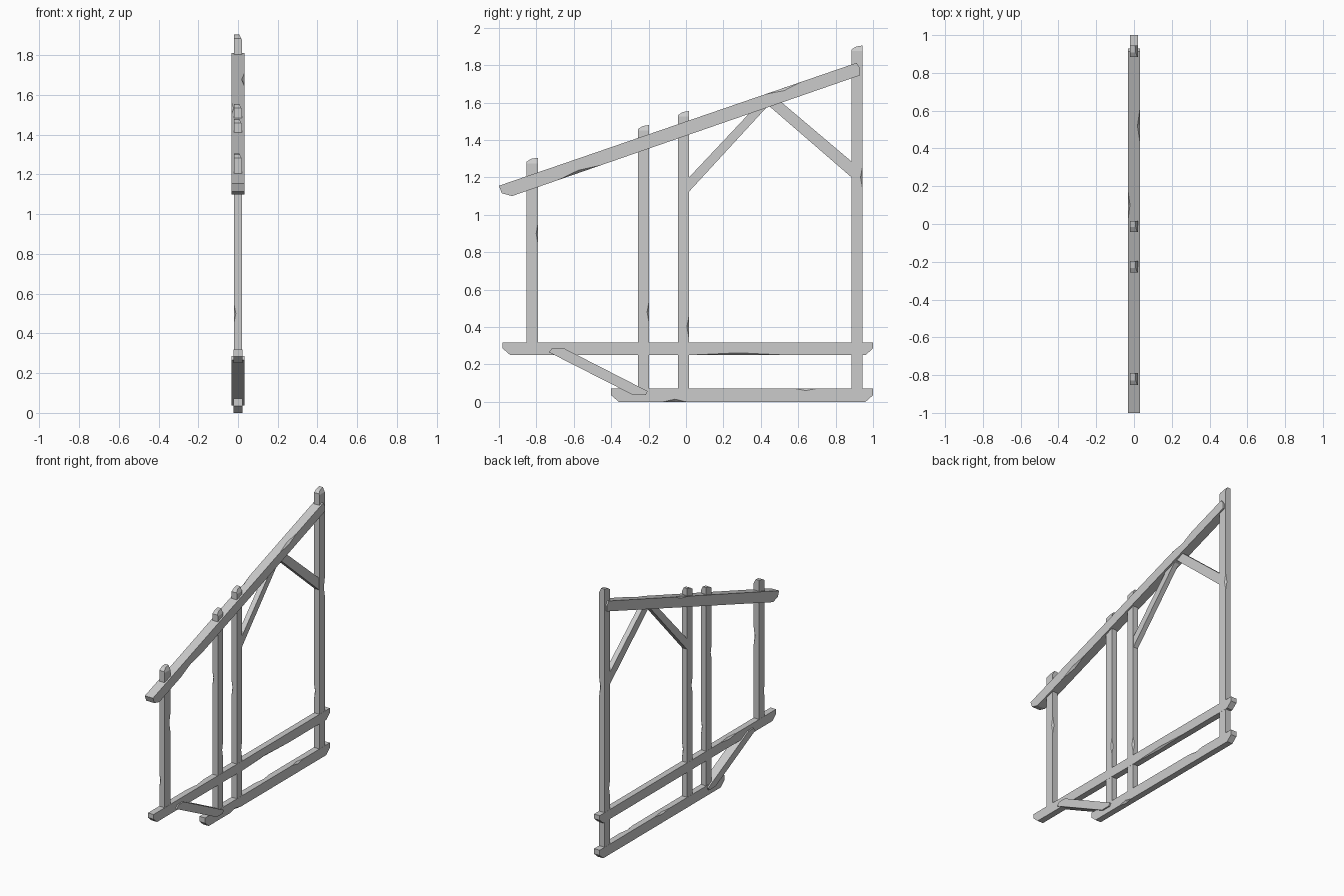
import bpy, bmesh
from math import atan2
from mathutils import Vector, Matrix

if "Cube" in bpy.data.objects:
    bpy.data.objects.remove(bpy.data.objects["Cube"])


def timber(name, profile, half, chips=(), top_cut=None):
    """Extrude a (y, z) outline across x; optionally cut the top edge and chip the arrises."""
    bm = bmesh.new()
    a = [bm.verts.new((-half, y, z)) for y, z in profile]
    b = [bm.verts.new((half, y, z)) for y, z in profile]
    bm.faces.new(a)
    bm.faces.new(b[::-1])
    n = len(profile)
    for i in range(n):
        j = (i + 1) % n
        bm.faces.new((a[j], a[i], b[i], b[j]))
    if top_cut is not None:
        geom = bm.verts[:] + bm.edges[:] + bm.faces[:]
        bmesh.ops.bisect_plane(bm, geom=geom, plane_co=(half, 0, top_cut - 0.03),
                               plane_no=(0.9, 0, 0.44), clear_outer=True)
        bmesh.ops.holes_fill(bm, edges=[e for e in bm.edges if e.is_boundary])
    bmesh.ops.recalc_face_normals(bm, faces=bm.faces[:])
    me = bpy.data.meshes.new(name)
    bm.to_mesh(me)
    bm.free()
    ob = bpy.data.objects.new(name, me)
    bpy.context.collection.objects.link(ob)
    if chips:
        chip(ob, half, chips)
    return ob


def chip(ob, half, chips):
    """Flat worn nicks: long four-sided bipyramids subtracted along the edges."""
    bm = bmesh.new()
    for y, z, slope, length, depth, side in chips:
        m = Matrix.Translation((side * half, y, z)) @ Matrix.Rotation(slope, 4, 'X')
        ring = [bm.verts.new(m @ Vector(p)) for p in
                ((depth, 0, 0), (0, 0, depth), (-depth, 0, 0), (0, 0, -depth))]
        tips = [bm.verts.new(m @ Vector((0, s * length / 2, 0))) for s in (-1, 1)]
        for i in range(4):
            for t in tips:
                bm.faces.new((ring[i], ring[(i + 1) % 4], t))
    bmesh.ops.recalc_face_normals(bm, faces=bm.faces[:])
    me = bpy.data.meshes.new("chip_cutter")
    bm.to_mesh(me)
    bm.free()
    cutter = bpy.data.objects.new("chip_cutter", me)
    bpy.context.collection.objects.link(cutter)
    cutter.hide_render = True
    mod = ob.modifiers.new("chips", 'BOOLEAN')
    mod.operation = 'DIFFERENCE'
    mod.solver = 'EXACT'
    mod.object = cutter
    bpy.context.view_layer.update()
    dg = bpy.context.evaluated_depsgraph_get()
    result = bpy.data.meshes.new_from_object(ob.evaluated_get(dg))
    ob.modifiers.clear()
    ob.data = result
    bpy.data.objects.remove(cutter)


def sill(name, y0, y1, z0, z1, half, chips):
    """Horizontal beam with the lower corners of both ends cut away."""
    return timber(name, [(y0 + 0.04, z0), (y1 - 0.04, z0), (y1, z0 + 0.035),
                         (y1, z1), (y0, z1), (y0, z0 + 0.035)], half, chips)


UP = 1.5708
PITCH = atan2(0.346, 1)

# horizontal beams
sill("bottom_sill", -0.40, 1.0, 0.0, 0.072, 0.022,
     [(-0.06, 0.0, 0, 0.12, 0.014, 1), (0.64, 0.072, 0, 0.13, 0.012, 1),
      (0.3, 0.072, 0, 0.16, 0.012, -1)])
sill("middle_beam", -0.98, 1.0, 0.25, 0.318, 0.022,
     [(0.28, 0.25, 0, 0.5, 0.012, 1), (-0.45, 0.318, 0, 0.2, 0.012, -1)])

# sloping top beam
timber("roof_beam", [(-1.0, 1.155), (-0.985, 1.115), (-0.93, 1.10), (0.93, 1.745),
                     (0.93, 1.785), (0.912, 1.812)], 0.032,
       [(0.52, 1.677, PITCH, 0.2, 0.014, 1), (-0.57, 1.225, PITCH, 0.24, 0.014, 1),
        (0.1, 1.534, PITCH, 0.18, 0.012, -1)])

# upright posts: y start, y end, bottom, top, chip heights
posts = [("front_post", -0.853, -0.79, 0.27, 1.305, (0.9, 0.5)),
         ("inner_front_post", -0.257, -0.197, 0.03, 1.48, (0.48, 1.0)),
         ("inner_back_post", -0.042, 0.016, 0.03, 1.555, (0.4, 0.85)),
         ("back_post", 0.884, 0.944, 0.03, 1.905, (1.2, 0.47))]
for name, y0, y1, z0, z1, (c0, c1) in posts:
    timber(name, [(y0, z0), (y1, z0), (y1, z1), (y0 + 0.025, z1 - 0.006), (y0, z1 - 0.022)],
           0.021, [(y1, c0, UP, 0.12, 0.011, 1), (y0, c1, UP, 0.1, 0.01, -1)], z1)

# diagonal braces
timber("inner_brace", [(-0.01, 1.095), (0.45, 1.595), (0.40, 1.62), (0.36, 1.565),
                       (-0.01, 1.172)], 0.018)
timber("back_brace", [(0.44, 1.585), (0.90, 1.187), (0.90, 1.272), (0.51, 1.602),
                      (0.46, 1.615)], 0.018)
timber("foot_brace", [(-0.733, 0.265), (-0.715, 0.287), (-0.655, 0.287), (-0.205, 0.057),
                      (-0.215, 0.037), (-0.285, 0.037)], 0.032)
